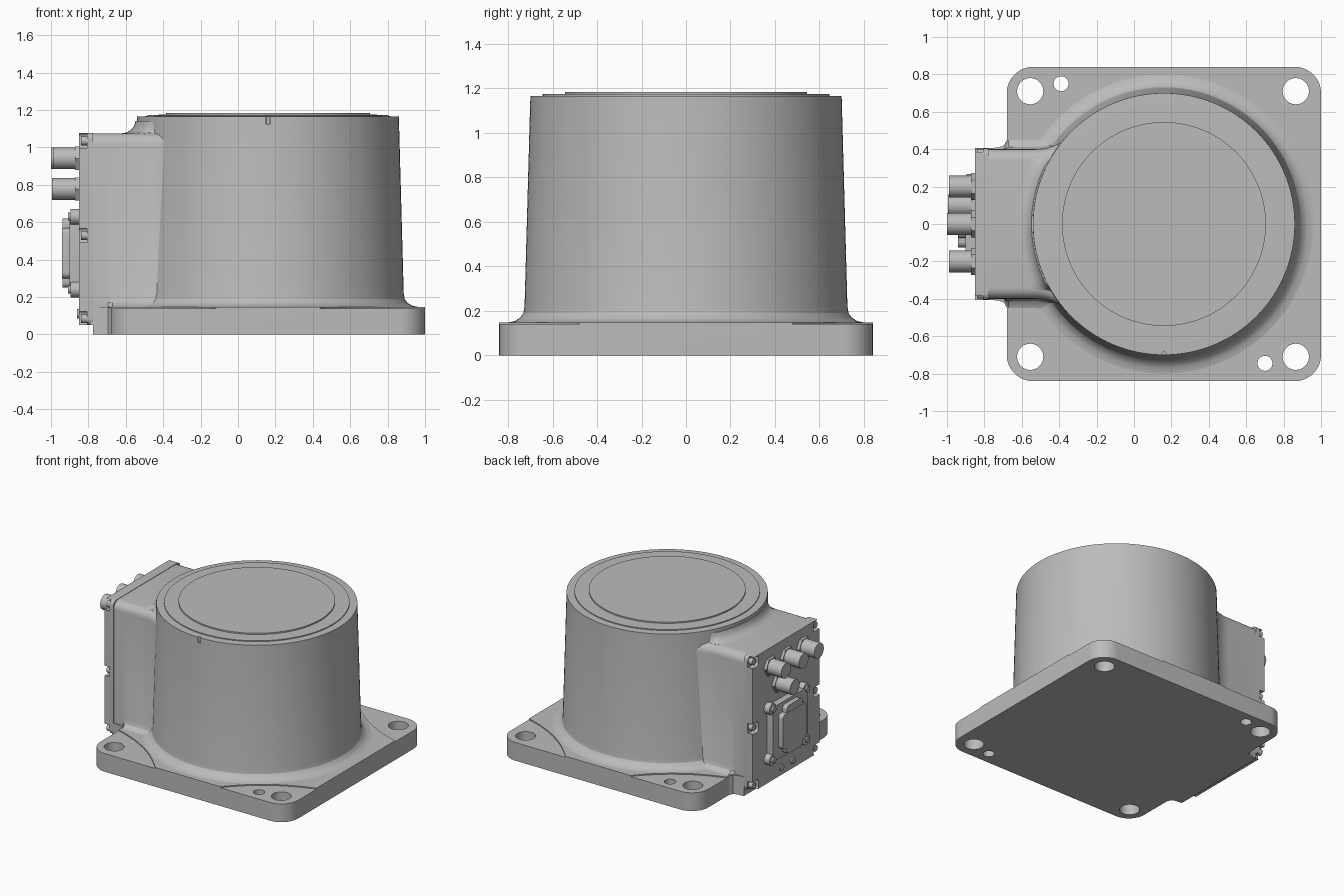
import bpy, bmesh, math
from math import sin, cos, pi, radians

cube = bpy.data.objects.get("Cube")
if cube:
    bpy.data.objects.remove(cube, do_unlink=True)

CX = 0.16            # axis of the round housing
TOP = 0.148          # top of the base flange

grey = bpy.data.materials.new("cast_grey")
grey.use_nodes = True
grey.diffuse_color = (0.5, 0.5, 0.5, 1)
bsdf = next(n for n in grey.node_tree.nodes if n.type == 'BSDF_PRINCIPLED')
bsdf.inputs["Base Color"].default_value = (0.5, 0.5, 0.5, 1)
bsdf.inputs["Roughness"].default_value = 0.6


def loft(name, rings):
    """Skin a stack of equal closed rings and cap both ends."""
    bm = bmesh.new()
    vs = [[bm.verts.new(p) for p in ring] for ring in rings]
    n = len(rings[0])
    for a, b in zip(vs, vs[1:]):
        for i in range(n):
            j = (i + 1) % n
            bm.faces.new((a[i], a[j], b[j], b[i]))
    bm.faces.new(vs[0])
    bm.faces.new(vs[-1])
    bmesh.ops.recalc_face_normals(bm, faces=bm.faces)
    mesh = bpy.data.meshes.new(name)
    bm.to_mesh(mesh)
    bm.free()
    mesh.materials.append(grey)
    ob = bpy.data.objects.new(name, mesh)
    bpy.context.collection.objects.link(ob)
    return ob


def circle(u, v, r, n=32):
    return [(u + r * cos(2 * pi * i / n), v + r * sin(2 * pi * i / n)) for i in range(n)]


def rounded(u0, u1, v0, v1, r, n=8):
    pts = []
    corners = [(u1 - r, v1 - r), (u0 + r, v1 - r), (u0 + r, v0 + r), (u1 - r, v0 + r)]
    for k, (u, v) in enumerate(corners):
        for i in range(n + 1):
            a = pi / 2 * (k + i / n)
            pts.append((u + r * cos(a), v + r * sin(a)))
    return pts


def prism(name, pts, a, b, axis='z'):
    put = (lambda u, v, w: (u, v, w)) if axis == 'z' else (lambda u, v, w: (w, u, v))
    return loft(name, [[put(u, v, w) for u, v in pts] for w in (a, b)])


def cut(ob, cutters):
    for c in cutters:
        mod = ob.modifiers.new("cut", 'BOOLEAN')
        mod.operation = 'DIFFERENCE'
        mod.solver = 'EXACT'
        mod.object = c
        bpy.context.view_layer.objects.active = ob
        bpy.ops.object.modifier_apply(modifier=mod.name)
        bpy.data.objects.remove(c, do_unlink=True)


# Base flange with corner recesses and mounting holes
flange = prism("base_flange", rounded(-0.68, 1.0, -0.84, 0.84, 0.14, 12), 0, TOP)
signs = [(sx, sy) for sx in (-1, 1) for sy in (-1, 1)]
cut(flange, [prism("recess_cutter", circle(CX + sx * 1.145, sy * 1.57, 1.134, 128), 0.14, 0.3)
             for sx, sy in signs])
holes = [(CX - 0.005 + sx * 0.71, sy * 0.71, 0.07) for sx, sy in signs]
holes += [(-0.39, 0.75, 0.04), (0.70, -0.745, 0.04)]
cut(flange, [prism("hole_cutter", circle(*h, 40), -0.1, 0.3) for h in holes])

# Foot joining the flange to the connector box, with a small fillet each side
foot = [(-0.775, 0.405), (-0.72, 0.41), (-0.695, 0.42), (-0.68, 0.45), (-0.6, 0.45)]
prism("box_foot", foot + [(x, -y) for x, y in reversed(foot)], 0, 0.145)

# Round housing: tapered wall, flared foot and stepped lid
profile = [(0.80, 0.1), (0.80, TOP), (0.77, 0.154), (0.745, 0.17), (0.731, 0.19),
           (0.726, 0.22), (0.70, 1.165), (0.645, 1.167), (0.645, 1.174),
           (0.545, 1.175), (0.545, 1.185)]
housing = loft("round_housing",
               [[(x, y, z) for x, y in circle(CX, 0, r, 128)] for r, z in profile])
mark = prism("mark_cutter", rounded(CX - 0.01, CX + 0.01, -0.72, -0.685, 0.009), 1.125, 1.2)
cut(housing, [mark])

# Connector box: outline that flares into the housing, rounded at the top
half = [(-0.79, 0.4), (-0.695, 0.4), (-0.67, 0.4), (-0.53, 0.4)]
p0, p1, p2 = (-0.53, 0.4), (-0.42, 0.4), (-0.33, 0.48)
for i in range(1, 9):
    t = i / 8
    half.append(tuple((1 - t) ** 2 * a + 2 * t * (1 - t) * b + t * t * c
                      for a, b, c in zip(p0, p1, p2)))


def box_ring(z, off):
    side = [(x, y + (off if off < 0 or x > -0.68 else 0), z) for x, y in half]
    return side + [(x, -y, z) for x, y, z in reversed(side)]


levels = [(0.05, 0.05), (TOP, 0.05), (0.155, 0.03), (0.17, 0.012), (0.2, 0)]
R = 0.06
for i in range(7):
    a = pi / 2 * i / 6
    levels.append((1.075 - R + R * sin(a), R * (cos(a) - 1)))
loft("connector_box", [box_ring(z, o) for z, o in levels])

# Fillet between the box top and the housing wall
blend = [(0.66, 1.05), (0.79, 1.05), (0.79, 1.074), (0.755, 1.08), (0.73, 1.095),
         (0.715, 1.115), (0.708, 1.14), (0.66, 1.14)]
rings = []
for i in range(25):
    t = i / 12 - 1
    a = pi + radians(31) * t
    k = min(1, 0.1 + 6 * (1 - abs(t)))
    rings.append([(CX + q * cos(a), q * sin(a), z)
                  for q, z in ((0.69 + (r - 0.69) * k, z) for r, z in blend)])
loft("box_top_fillet", rings)

# Rear cover plate with screw notches
cover = prism("rear_cover", rounded(-0.405, 0.405, 0.05, 1.078, 0.035), -0.85, -0.775, 'x')
screws = [(sy * 0.375, z) for sy in (-1, 1) for z in (0.085, 0.53, 1.035)]
cut(cover, [prism("notch_cutter", rounded(y - 0.04, y + 0.04, z - 0.04, z + 0.04, 0.02),
                  -0.9, -0.808, 'x') for y, z in screws])
for y, z in screws:
    prism("cover_screw", circle(y, z, 0.024, 20), -0.84, -0.80, 'x')
for y in (0.06, -0.08):
    prism("lower_plug", circle(y, 0.11, 0.025, 20), -0.86, -0.84, 'x')

# Round cable connectors on hexagonal collars
for y, z, end in ((0.2, 0.942, -0.99), (0, 0.942, -1.0), (-0.2, 0.942, -0.99), (0.1, 0.778, -0.995)):
    prism("connector_collar", circle(y, z, 0.072, 6), -0.872, -0.84, 'x')
    prism("connector_barrel", circle(y, z, 0.058, 40), end, -0.86, 'x')

# Panel connector: frame, corner lugs, screws and raised stepped cap
FY, FZ = 0.02, 0.435
prism("panel_frame", rounded(FY - 0.21, FY + 0.21, 0.225, 0.645, 0.04), -0.90, -0.84, 'x')
for sy, sz in signs:
    y, z = FY + sy * 0.205, FZ + sz * 0.195
    prism("frame_lug", circle(y, z, 0.042, 24), -0.895, -0.84, 'x')
    prism("frame_screw", circle(y, z, 0.022, 16), -0.91, -0.89, 'x')
prism("panel_cap_wide", rounded(FY - 0.145, FY + 0.145, 0.30, 0.57, 0.03), -0.94, -0.89, 'x')
prism("panel_cap_tall", rounded(FY - 0.095, FY + 0.095, 0.25, 0.62, 0.03), -0.938, -0.89, 'x')

# Smooth the curved walls and keep the edges crisp
for ob in bpy.context.scene.objects:
    ob.select_set(ob.type == 'MESH')
bpy.context.view_layer.objects.active = housing
bpy.ops.object.shade_smooth_by_angle(angle=radians(25))
